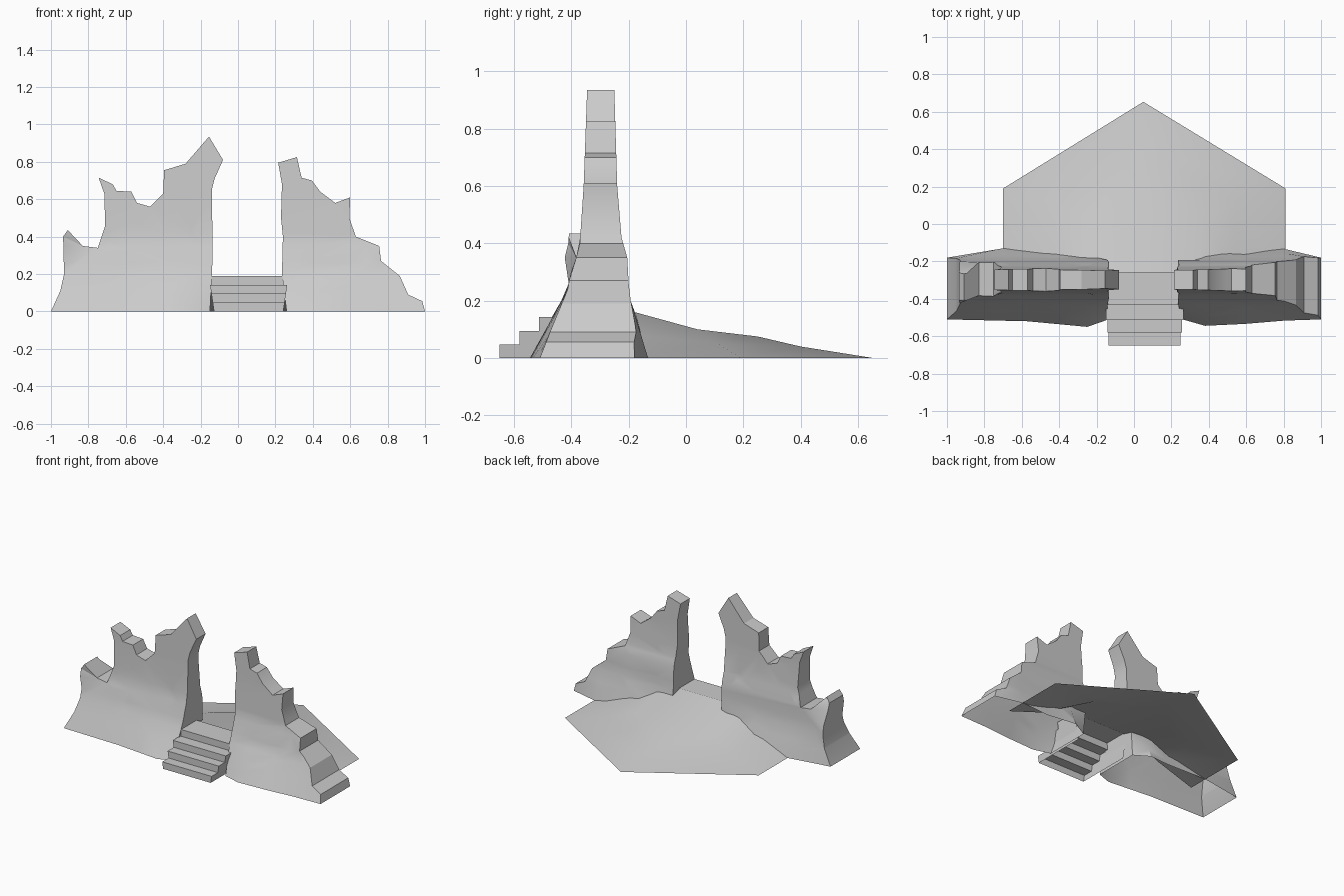
import bpy, bmesh, math
from mathutils import Vector

cube = bpy.data.objects.get("Cube")
if cube:
    bpy.data.objects.remove(cube, do_unlink=True)

stone = bpy.data.materials.new("grey_stone")
stone.use_nodes = True
GREY = (0.6, 0.6, 0.6, 1)
stone.diffuse_color = GREY
stone.node_tree.nodes["Principled BSDF"].inputs["Base Color"].default_value = GREY


def finish(name, bm, angle):
    mesh = bpy.data.meshes.new(name)
    bm.to_mesh(mesh)
    bm.free()
    mesh.materials.append(stone)
    obj = bpy.data.objects.new(name, mesh)
    bpy.context.collection.objects.link(obj)
    bpy.ops.object.select_all(action='DESELECT')
    obj.select_set(True)
    bpy.context.view_layer.objects.active = obj
    bpy.ops.object.shade_smooth_by_angle(angle=math.radians(angle))


def interp(points, t):
    if t <= points[0][0]:
        return points[0][1]
    for (a, u), (b, v) in zip(points, points[1:]):
        if t <= b:
            return u + (v - u) * (t - a) / (b - a)
    return points[-1][1]


def open_base(bm):
    low = [f for f in bm.faces if all(v.co.z < 1e-4 for v in f.verts)]
    bmesh.ops.delete(bm, geom=low, context='FACES')


def slice_all(bm, axis, values):
    for value in values:
        normal = Vector((0, 0, 0))
        normal[axis] = 1
        bmesh.ops.bisect_plane(bm, geom=bm.verts[:] + bm.edges[:] + bm.faces[:],
                               plane_co=normal * value, plane_no=normal)


# Wall thickness above the foot, by height
FRONT = [(.24, -.412), (.29, -.405), (.38, -.372), (.6, -.357), (.93, -.345)]
BACK = [(.2, -.193), (.26, -.2), (.35, -.205), (.42, -.225), (.6, -.24), (.93, -.25)]


def ruined_wall(name, outline, front_foot, back_foot, cuts):
    # Prism from the broken silhouette, sliced and flared towards its foot
    bm = bmesh.new()
    face = bm.faces.new([bm.verts.new((x, 0, z)) for x, z in outline])
    out = bmesh.ops.extrude_face_region(bm, geom=[face])
    for v in out["geom"]:
        if isinstance(v, bmesh.types.BMVert):
            v.co.y = 1
    bmesh.ops.triangulate(bm, faces=[f for f in bm.faces if len(f.verts) > 4])
    slice_all(bm, 2, (.12, .2, .26, .35, .42, .6))
    slice_all(bm, 0, cuts)
    for v in bm.verts:
        x, y, z = v.co
        profile, foot = (FRONT, front_foot) if y < .5 else (BACK, back_foot)
        knee = profile[0][0]
        target = interp(profile, z)
        if z < knee:
            base = interp(foot, x)
            target = base + (target - base) * z / knee
        v.co.y = target
    # Jutting end block on the far right shoulder
    for v in bm.verts:
        if v.co.x < -.88 and v.co.z > .3:
            v.co.y -= .04
    open_base(bm)
    bmesh.ops.dissolve_degenerate(bm, dist=1e-4, edges=bm.edges[:])
    bmesh.ops.recalc_face_normals(bm, faces=bm.faces[:])
    finish(name, bm, 25)


ruined_wall("right_ruined_wall", [
    (-1, 0), (-.95, .11), (-.93, .2), (-.935, .4), (-.91, .435), (-.83, .35),
    (-.75, .34), (-.71, .46), (-.715, .63), (-.745, .715), (-.67, .68),
    (-.65, .645), (-.57, .64), (-.54, .58), (-.47, .56), (-.4, .63),
    (-.395, .755), (-.28, .79), (-.155, .935), (-.08, .81), (-.125, .71),
    (-.14, .65), (-.135, .3), (-.15, 0)],
    [(-1, -.51), (-.57, -.52), (-.25, -.55), (-.15, -.515)],
    [(-1, -.18), (-.7, -.13), (-.4, -.14), (-.24, -.13), (-.14, -.2)],
    (-.7, -.57, -.4, -.25))

ruined_wall("left_ruined_wall", [
    (.26, 0), (.235, .2), (.24, .4), (.23, .5), (.235, .68), (.215, .795),
    (.315, .825), (.34, .715), (.395, .7), (.44, .64), (.52, .58), (.6, .61),
    (.595, .5), (.63, .4), (.755, .35), (.765, .27), (.865, .19), (.91, .09),
    (.985, .055), (1, 0)],
    [(.26, -.51), (.4, -.55), (.82, -.515), (1, -.51)],
    [(.24, -.2), (.37, -.12), (.6, -.15), (.79, -.13), (1, -.18)],
    (.38, .59, .8))

# Steps: stair profile across the gateway, slightly wider at the top
STEP_Y = (-.65, -.58, -.512, -.432, -.26)
RISE = .0475
profile = [(STEP_Y[0], 0)]
for i in range(4):
    profile += [(STEP_Y[i], RISE * (i + 1)), (STEP_Y[i + 1], RISE * (i + 1))]
profile.append((STEP_Y[-1], 0))
bm = bmesh.new()
face = bm.faces.new([bm.verts.new((-1, y, z)) for y, z in profile])
out = bmesh.ops.extrude_face_region(bm, geom=[face])
for v in out["geom"]:
    if isinstance(v, bmesh.types.BMVert):
        v.co.x = 1
for v in bm.verts:
    v.co.x = .057 + v.co.x * (.185 + .15 * v.co.z)
open_base(bm)
bmesh.ops.delete(bm, geom=[f for f in bm.faces if f.calc_center_median().y > -.261],
                 context='FACES')
bmesh.ops.recalc_face_normals(bm, faces=bm.faces[:])
finish("entrance_steps", bm, 20)

# Mound behind the gateway: nested open rings joined by slopes
RINGS = [
    [(-.7, -.27, 0), (-.7, .19, 0), (.05, .653, 0), (.81, .19, 0), (.81, -.27, 0)],
    [(-.42, -.27, .09), (-.42, .11, .05), (.05, .4, .04), (.54, .11, .05), (.54, -.27, .09)],
    [(-.25, -.27, .185), (-.25, .04, .1), (.05, .25, .075), (.36, .04, .1), (.36, -.27, .185)]]
bm = bmesh.new()
rings = [[bm.verts.new(p) for p in ring] for ring in RINGS]
for outer, inner in zip(rings, rings[1:]):
    for i in range(4):
        bm.faces.new((outer[i + 1], outer[i], inner[i], inner[i + 1]))
a, b, c, d, e = rings[-1]
bm.faces.new((e, d, b, a))
bm.faces.new((d, c, b))
bmesh.ops.recalc_face_normals(bm, faces=bm.faces[:])
if sum(f.normal.z for f in bm.faces) < 0:
    bmesh.ops.reverse_faces(bm, faces=bm.faces[:])
finish("ground_mound", bm, 30)
